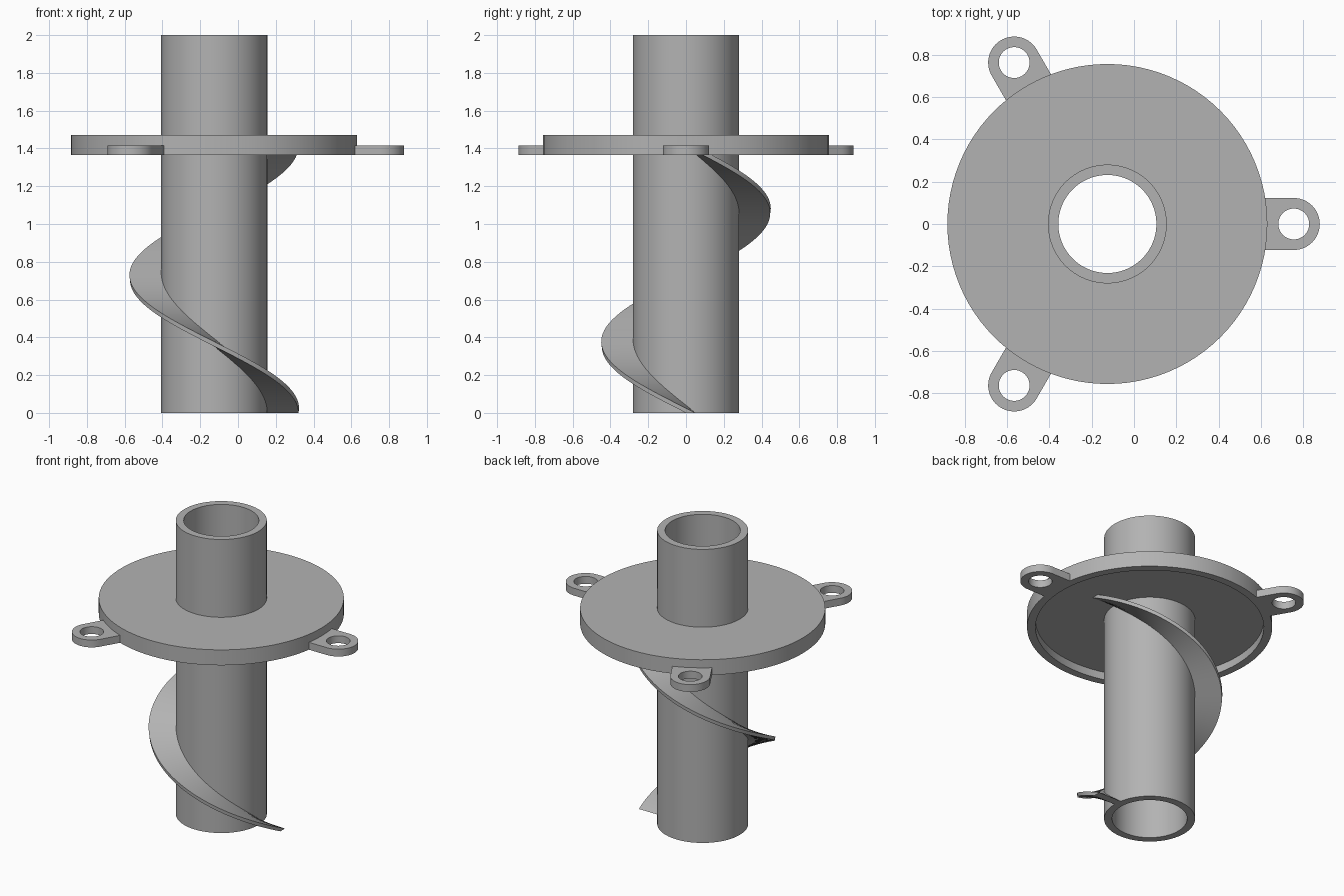
import bpy, bmesh
from math import sin, cos, pi, radians

cube = bpy.data.objects.get("Cube")
if cube:
    bpy.data.objects.remove(cube)

AXIS_X = -0.126
TUBE_R, BORE_R = 0.281, 0.232
DISC_R, RIM_IN = 0.757, 0.705
DISC_LOW, PLATE_LOW, DISC_TOP = 1.365, 1.418, 1.47

grey = bpy.data.materials.new("plain grey")
grey.use_nodes = True
GREY = (0.45, 0.45, 0.45, 1)
grey.diffuse_color = GREY
grey.node_tree.nodes["Principled BSDF"].inputs["Base Color"].default_value = GREY


def finish(name, bm, x=AXIS_X, turn=0):
    bmesh.ops.recalc_face_normals(bm, faces=bm.faces)
    mesh = bpy.data.meshes.new(name)
    bm.to_mesh(mesh)
    bm.free()
    mesh.materials.append(grey)
    obj = bpy.data.objects.new(name, mesh)
    bpy.context.collection.objects.link(obj)
    obj.location.x = x
    obj.rotation_euler.z = turn
    bpy.ops.object.select_all(action="DESELECT")
    obj.select_set(True)
    bpy.context.view_layer.objects.active = obj
    bpy.ops.object.shade_smooth_by_angle(angle=radians(30))
    return obj


def bridge(bm, rings, closed):
    """Join equal loops of vertices with quads, each loop being cyclic."""
    n = len(rings[0])
    for k in range(len(rings) if closed else len(rings) - 1):
        a, b = rings[k], rings[(k + 1) % len(rings)]
        for i in range(n):
            j = (i + 1) % n
            bm.faces.new((a[i], a[j], b[j], b[i]))


def lathe(name, profile, sides=96):
    bm = bmesh.new()
    rings = [[bm.verts.new((r * cos(2 * pi * i / sides), r * sin(2 * pi * i / sides), z))
              for i in range(sides)] for r, z in profile]
    bridge(bm, rings, True)
    return finish(name, bm)


# Open tube
lathe("tube", [(BORE_R, 0), (TUBE_R, 0), (TUBE_R, 2), (BORE_R, 2)])

# Flange disc, hollow underneath with a rim
lathe("flange_disc", [(TUBE_R - 0.02, PLATE_LOW), (RIM_IN, PLATE_LOW), (RIM_IN, DISC_LOW),
                      (DISC_R, DISC_LOW), (DISC_R, DISC_TOP), (TUBE_R - 0.02, DISC_TOP)])


# Mounting lugs: rounded outside, square where they meet the rim
def lug(name, turn, sides=64):
    reach, half, hole = 0.882, 0.123, 0.073
    outer, inner = [], []
    for i in range(sides):
        c, s = cos(2 * pi * i / sides), sin(2 * pi * i / sides)
        inner.append((reach + hole * c, hole * s))
        if c >= -1e-6:
            outer.append((reach + half * c, half * s))
        else:
            k = half / max(abs(c), abs(s))
            outer.append((reach + 1.22 * k * c, k * s))
    bm = bmesh.new()
    low, high = DISC_LOW, DISC_LOW + 0.05
    loops = [(inner, low), (outer, low), (outer, high), (inner, high)]
    bridge(bm, [[bm.verts.new((x, y, z)) for x, y in pts] for pts, z in loops], True)
    finish(name, bm, turn=turn)


for label, angle in (("left", 0), ("back_right", 120), ("front_right", 240)):
    lug("lug_" + label, radians(angle))

# Screw blade: a flat bar twisted about one turn up to the plate
bm = bmesh.new()
steps, pitch = 110, 1.41
x0, x1, width = TUBE_R - 0.025, 0.446, 0.05
rings = []
for k in range(steps + 1):
    z = PLATE_LOW * k / steps
    a = -2 * pi * z / pitch
    bar = [(x0, 0), (x1, 0), (x1, width), (x0, width)]
    rings.append([bm.verts.new((x * cos(a) - y * sin(a), x * sin(a) + y * cos(a), z))
                  for x, y in bar])
bridge(bm, rings, False)
bm.faces.new(rings[0])
bm.faces.new(rings[-1])
finish("screw_blade", bm)
